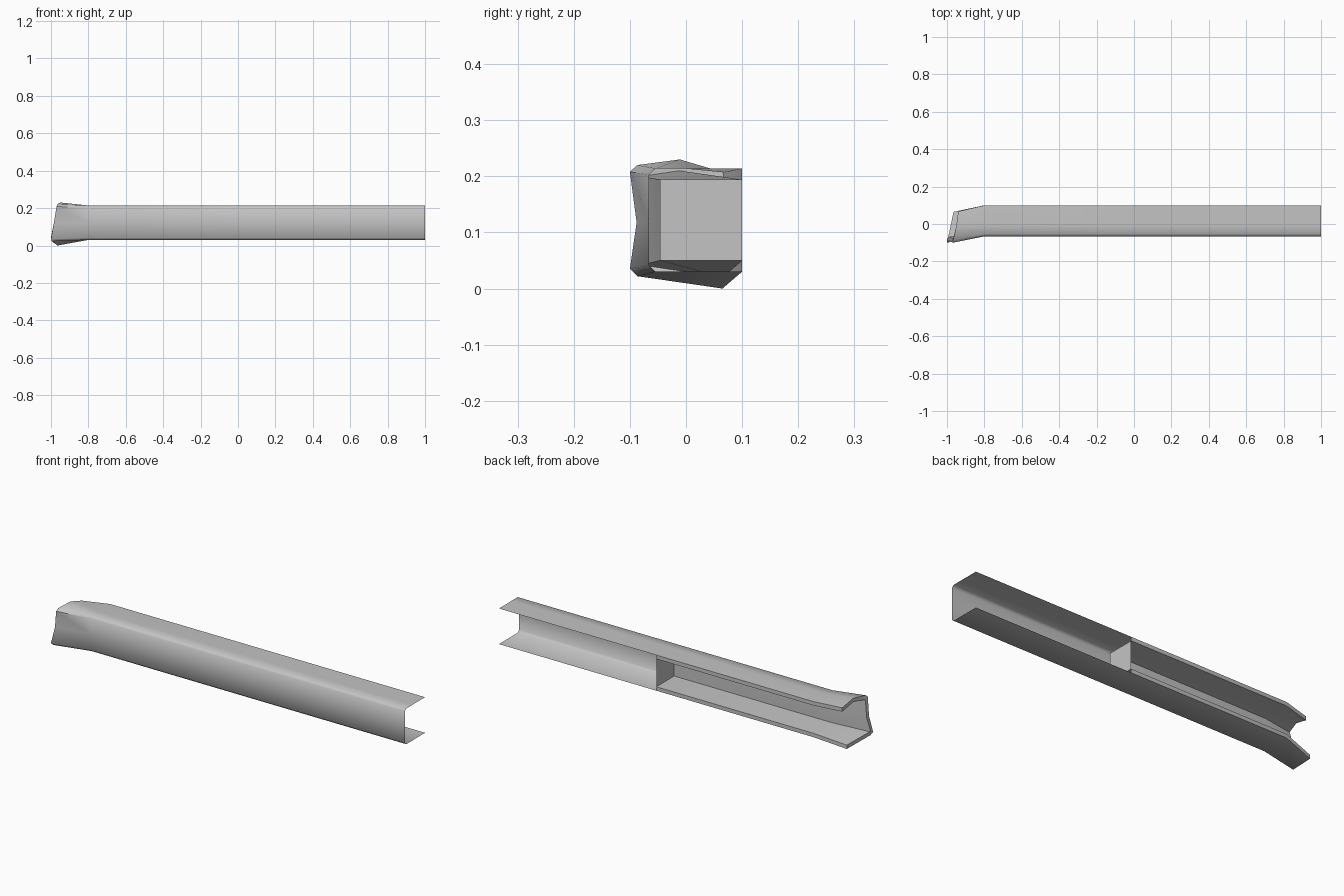
import bpy, bmesh, math

default = bpy.data.objects.get("Cube")
if default:
    bpy.data.objects.remove(default, do_unlink=True)

grey = bpy.data.materials.new("metal_grey")
grey.use_nodes = True
grey.diffuse_color = (0.55, 0.55, 0.55, 1)
grey.node_tree.nodes["Principled BSDF"].inputs["Base Color"].default_value = grey.diffuse_color


def strip(bm, row_a, row_b, flip=False):
    """Bridge two equal rows of points with quads."""
    for j in range(len(row_a) - 1):
        loop = [row_a[j], row_a[j + 1], row_b[j + 1], row_b[j]]
        if flip:
            loop.reverse()
        bm.faces.new([bm.verts.new(p) for p in loop])


def finish(bm, name):
    """Weld, shade and link a part."""
    bmesh.ops.remove_doubles(bm, verts=bm.verts, dist=0.003)
    mesh = bpy.data.meshes.new(name)
    bm.to_mesh(mesh)
    bm.free()
    mesh.materials.append(grey)
    ob = bpy.data.objects.new(name, mesh)
    bpy.context.collection.objects.link(ob)
    bpy.ops.object.select_all(action='DESELECT')
    ob.select_set(True)
    bpy.context.view_layer.objects.active = ob
    bpy.ops.object.shade_smooth_by_angle(angle=math.radians(50))


# Channel cross-section (y, z), from the upper back edge round to the lower back edge
section = [(.1, .214), (-.005, .214), (-.054, .214), (-.066, .203), (-.066, .122),
           (-.066, .041), (-.054, .03), (.1, .03)]
# Same section moved in by the wall thickness, corners collapsed
inner = [(.1, .194), (-.005, .194), (-.046, .194), (-.046, .194), (-.046, .122),
         (-.046, .05), (-.046, .05), (.1, .05)]
# Flared and bent end
flare = [(-.94, .067, .207), (-.95, -.011, .23), (-.967, -.087, .22), (-.97, -.1, .208),
         (-.985, -.088, .118), (-1, -.1, .035), (-.995, -.087, .022), (-.965, .065, 0)]
inner_flare = [(x, y + b[0] - a[0], z + b[1] - a[1])
               for (x, y, z), a, b in zip(flare, section, inner)]

CAP, BEND = 0.1, -0.8


def at(x, profile):
    return [(x, y, z) for y, z in profile]


outer_rows = [at(CAP, section), at(BEND, section), flare]
inner_rows = [at(CAP, inner), at(BEND, inner), inner_flare]

# Thin outer skin over the whole length
bm = bmesh.new()
rows = [at(1, section)] + outer_rows
for a, b in zip(rows, rows[1:]):
    strip(bm, a, b, flip=True)
finish(bm, "outer_skin")

# Inner liner on the flared half, closed by a cap
bm = bmesh.new()
for a, b in zip(inner_rows, inner_rows[1:]):
    strip(bm, a, b)
corners = [inner_rows[0][i] for i in (0, 1, 2, 4, 5, 7)]
bm.faces.new([bm.verts.new(p) for p in reversed(corners)])
finish(bm, "inner_liner")

# Rim joining skin and liner along the back edges and the flared end
bm = bmesh.new()
strip(bm, flare, inner_flare, flip=True)
for j, flip in ((0, True), (-1, False)):
    strip(bm, [r[j] for r in outer_rows], [r[j] for r in inner_rows], flip)
finish(bm, "edge_rim")
